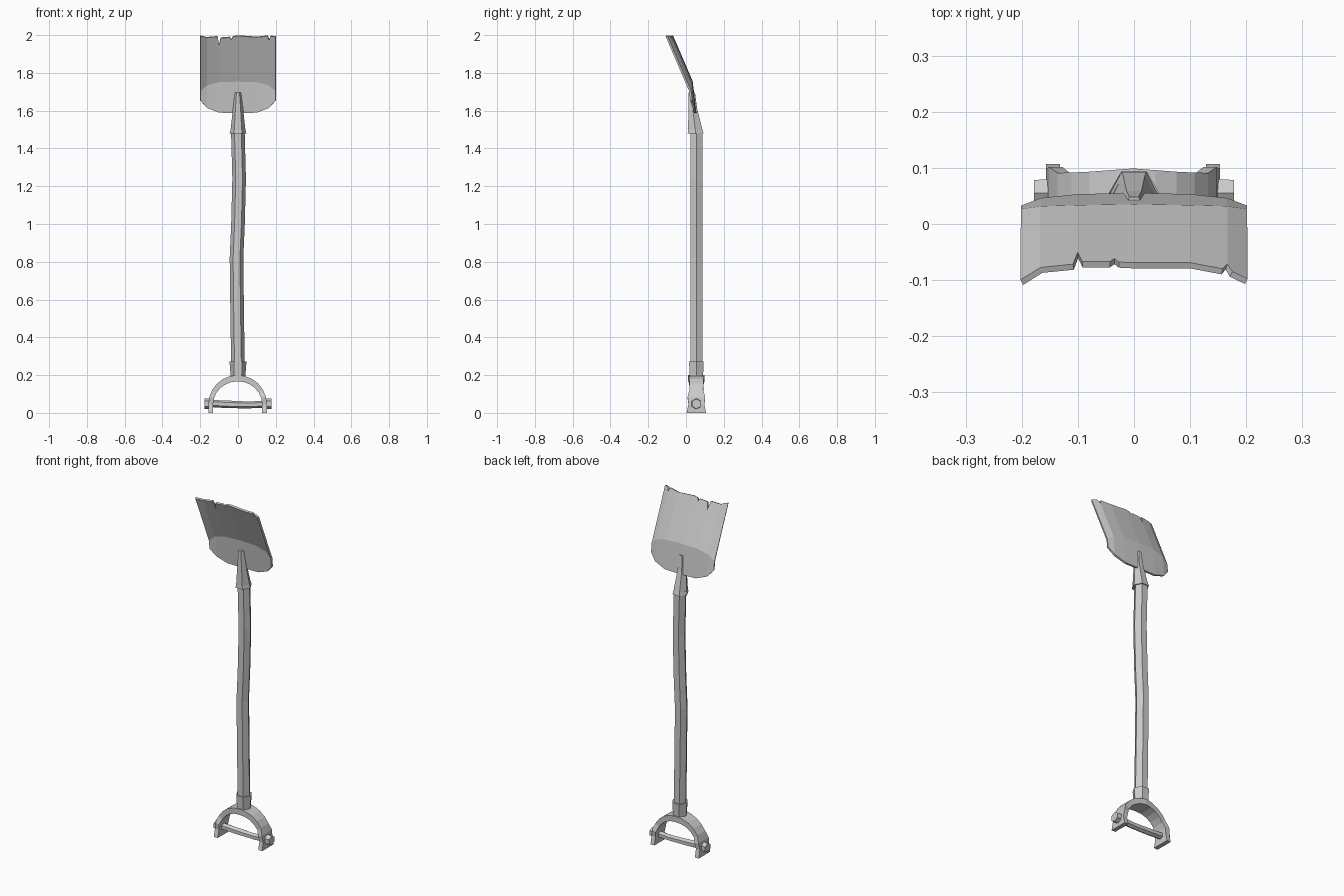
import bpy, bmesh, math
from mathutils import Vector

cube = bpy.data.objects.get("Cube")
if cube:
    bpy.data.objects.remove(cube, do_unlink=True)

grey = bpy.data.materials.new("plain grey")
grey.use_nodes = True
GREY = (0.6, 0.6, 0.6, 1)
grey.diffuse_color = GREY
grey.node_tree.nodes["Principled BSDF"].inputs["Base Color"].default_value = GREY
MID = 0.055  # depth of the handle axis


def finish(name, bm):
    bmesh.ops.recalc_face_normals(bm, faces=bm.faces)
    mesh = bpy.data.meshes.new(name)
    bm.to_mesh(mesh)
    bm.free()
    mesh.materials.append(grey)
    obj = bpy.data.objects.new(name, mesh)
    bpy.context.collection.objects.link(obj)
    return obj


def loft(name, rings, closed=True):
    """Skin a list of equal rings; closed rings get end caps."""
    bm = bmesh.new()
    rows = [[bm.verts.new(p) for p in ring] for ring in rings]
    n = len(rows[0])
    for a, b in zip(rows, rows[1:]):
        for i in range(n if closed else n - 1):
            j = (i + 1) % n
            bm.faces.new((a[i], a[j], b[j], b[i]))
    if closed:
        bm.faces.new(rows[0])
        bm.faces.new(rows[-1])
    return finish(name, bm)


def hex_ring(x, y, z, rx, ry):
    """Level hexagon with points at left and right."""
    return [Vector((x + rx * math.cos(k * math.pi / 3),
                    y + ry * math.sin(k * math.pi / 3) / math.sin(math.pi / 3), z))
            for k in range(6)]


def hex_rod(name, stations):
    """Hexagonal rod along x from (x, y, z, radius) stations."""
    loft(name, [[(x, y + r * math.sin(k * math.pi / 3), z + r * math.cos(k * math.pi / 3))
                 for k in range(6)] for x, y, z, r in stations])


def interp(x, keys):
    for (a, va), (b, vb) in zip(keys, keys[1:]):
        if x <= b:
            return va + (vb - va) * (x - a) / (b - a)
    return keys[-1][1]


# Slightly crooked wooden handle
loft("handle", [hex_ring(x, MID, z, 0.036, 0.032) for z, x in
                ((0.24, 0), (0.5, -0.004), (0.82, -0.008), (1.0, 0),
                 (1.24, 0.006), (1.5, -0.001))])

# Collar joining handle and grip
loft("collar", [hex_ring(0, MID, 0.18, 0.038, 0.036),
                hex_ring(0, MID, 0.21, 0.04, 0.036),
                hex_ring(0, MID, 0.272, 0.045, 0.039)])

# Tapered socket clasping the blade
loft("blade_socket", [hex_ring(0, 0.051, 1.48, 0.044, 0.042),
                      hex_ring(0, 0.049, 1.5, 0.039, 0.038),
                      hex_ring(0, 0.036, 1.61, 0.027, 0.023),
                      hex_ring(0, 0.031, 1.695, 0.016, 0.017)])

# Arched grip with flared feet
arch = []
STEPS = 12
for i in range(STEPS + 1):
    t = math.pi * i / STEPS
    side = abs(math.cos(t))
    half = interp(side, ((0, 0.044), (0.6, 0.037), (0.9, 0.036), (1, 0.052)))
    if i in (0, STEPS):
        half = 0.042
    c, s = math.cos(t), math.sin(t)
    arch.append([(r * c - 0.002, MID + sy * half, 0.045 + h * s)
                 for r, h, sy in ((0.155, 0.155, -1), (0.155, 0.155, 1),
                                  (0.13, 0.122, 1), (0.13, 0.122, -1))])
foot = lambda ring: [(x, MID + (y - MID) * 1.24, 0) for x, y, z in ring]
loft("grip_arch", [foot(arch[0])] + arch + [foot(arch[-1])])

# Worn crossbar and its end nuts
hex_rod("crossbar", ((-0.15, MID, 0.05, 0.019), (-0.05, MID, 0.045, 0.02),
                     (0.06, MID, 0.042, 0.018), (0.15, MID, 0.047, 0.019)))
for name, s in (("left_nut", 1), ("right_nut", -1)):
    hex_rod(name, ((s * 0.148, MID, 0.048, 0.029), (s * 0.178, MID, 0.048, 0.027)))

# Blade outline: notched lip, bend line and rounded heel
NOTCHES = ((-0.1, 0.042), (-0.035, 0.014), (0.165, 0.022))
LIP = ((-0.2, 1.997), (-0.165, 1.988), (-0.11, 1.994), (-0.09, 1.985), (-0.04, 1.99),
       (0, 1.997), (0.1, 1.99), (0.15, 1.997), (0.2, 1.993))
BEND = ((0, 1.755), (0.1, 1.752), (0.165, 1.735), (0.2, 1.705))
HEEL = ((0, 1.588), (0.1, 1.59), (0.165, 1.615), (0.2, 1.655))
CURVE = ((0, 0.03), (0.1, 0.027), (0.165, 0.018), (0.2, 0))
columns = {x: 0 for x in (-0.2, -0.165, 0, 0.1, 0.2)}
for x, depth in NOTCHES:
    columns.update({x - 0.008: 0, x: depth, x + 0.008: 0})
lip, bend, heel = [], [], []
for x in sorted(columns):
    ax = abs(x)
    zt = interp(x, LIP) - columns[x]
    zb, zh, y0 = interp(ax, BEND), interp(ax, HEEL), interp(ax, CURVE)
    yb = y0 + (1.755 - zb) * 0.43
    lip.append((x, y0 - (zt - 1.755) * 0.43, zt))
    bend.append((x, yb, zb))
    heel.append((x, yb + (zb - zh) * 0.12, zh))
blade = loft("blade", [lip, bend, heel], closed=False)
thick = blade.modifiers.new("thickness", 'SOLIDIFY')
thick.thickness = 0.011
thick.offset = 0
